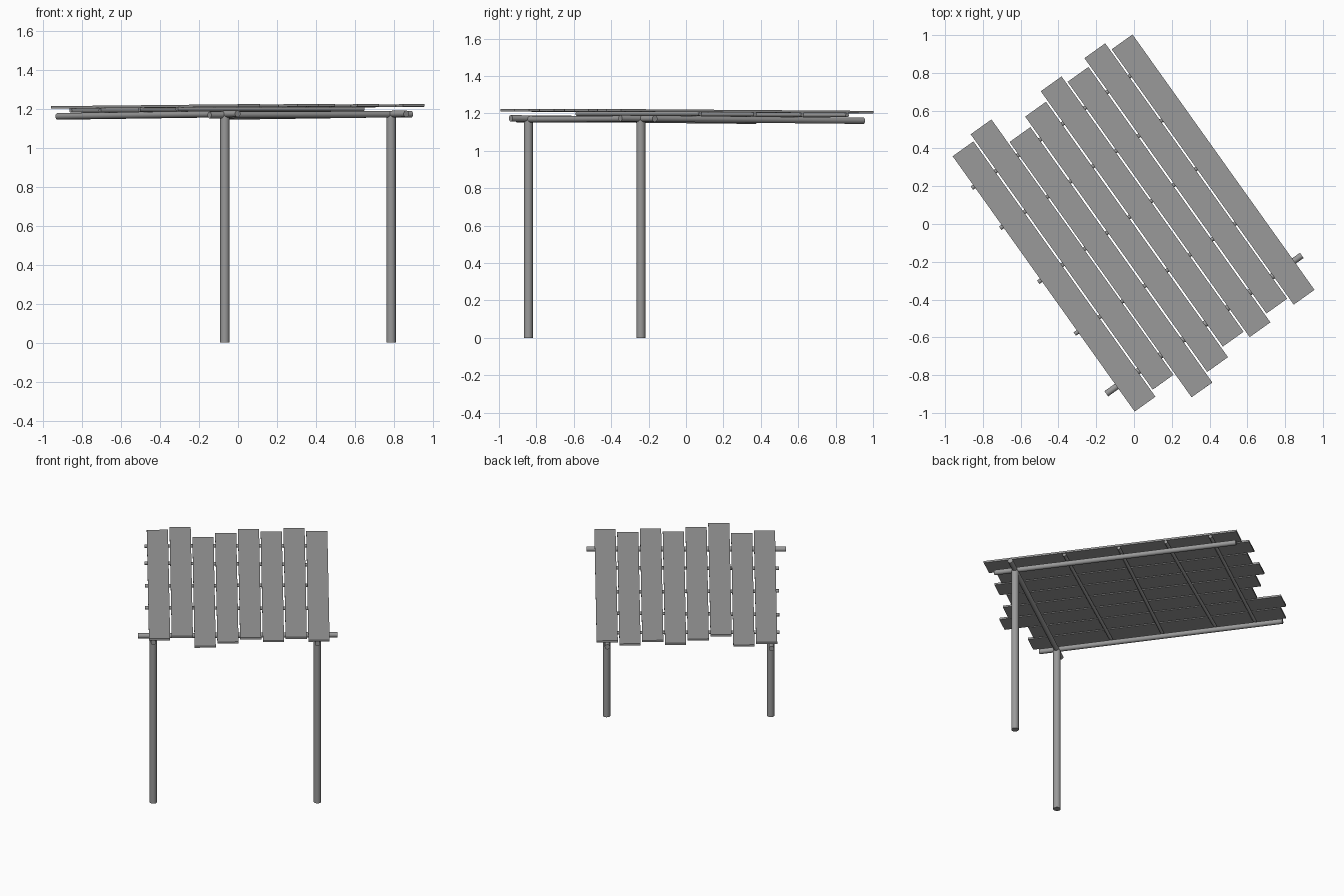
import bpy
import math
from mathutils import Vector, Matrix

cube = bpy.data.objects.get("Cube")
if cube:
    bpy.data.objects.remove(cube, do_unlink=True)

# One flat grey for all the timber
GREY = (0.32, 0.32, 0.32, 1.0)
timber = bpy.data.materials.new("weathered_grey")
timber.use_nodes = True
timber.diffuse_color = GREY
bsdf = next(n for n in timber.node_tree.nodes if n.type == 'BSDF_PRINCIPLED')
bsdf.inputs["Base Color"].default_value = GREY

# The shelter is turned about z: u runs across it, v from its front to its back
TURN = Matrix.Rotation(math.radians(35.2), 4, 'Z')


def finish(obj, name):
    obj.name = name
    obj.data.materials.append(timber)
    return obj


def pole(name, start, end, radius):
    """Round pole between two points given as (u, v, z)."""
    a, b = TURN @ Vector(start), TURN @ Vector(end)
    bpy.ops.mesh.primitive_cylinder_add(
        vertices=20, radius=radius, depth=(b - a).length, location=(a + b) / 2)
    obj = bpy.context.object
    obj.rotation_euler = (b - a).to_track_quat('Z', 'Y').to_euler()
    bpy.ops.object.shade_smooth_by_angle(angle=math.radians(40))
    return finish(obj, name)


def plank(name, u, v, width=0.135, length=1.66, thick=0.013):
    """Roof board, sloping slightly down towards the back."""
    bpy.ops.mesh.primitive_cube_add(size=1)
    obj = bpy.context.object
    obj.data.transform(Matrix.Diagonal((width, length, thick, 1)))
    obj.matrix_world = (TURN @ Matrix.Translation((u, v, 1.212 - 0.006 * v))
                        @ Matrix.Rotation(0.005, 4, 'Z')
                        @ Matrix.Rotation(-0.006, 4, 'X'))
    return finish(obj, name)


# Two front posts
for side, u in (("right", -0.541), ("left", 0.503)):
    pole(f"{side}_post", (u, -0.65, 0), (u, -0.65, 1.165), 0.024)

# Long side beams, and the cross beam on the posts
pole("right_side_beam", (-0.541, -0.765, 1.174), (-0.541, 0.835, 1.161), 0.017)
pole("left_side_beam", (0.503, -0.785, 1.174), (0.503, 0.805, 1.161), 0.017)
pole("front_cross_beam", (-0.638, -0.65, 1.168), (0.63, -0.648, 1.172), 0.017)

# Thin rafters under the boards
for i, (v_right, v_left) in enumerate(((-0.295, -0.308), (0.04, 0.05),
                                       (0.39, 0.36), (0.65, 0.653))):
    z = 1.196 - 0.008 * v_right
    pole(f"rafter_{i + 1}", (-0.592, v_right, z), (0.57, v_left, z), 0.011)

# Uneven roof boards: each one slid a little along its length
slides = (0.017, 0.057, -0.095, -0.033, 0.029, -0.012, 0.039, -0.006)
for i, slide in enumerate(slides):
    plank(f"roof_board_{i + 1}", -0.506 + 0.1449 * i, slide)
